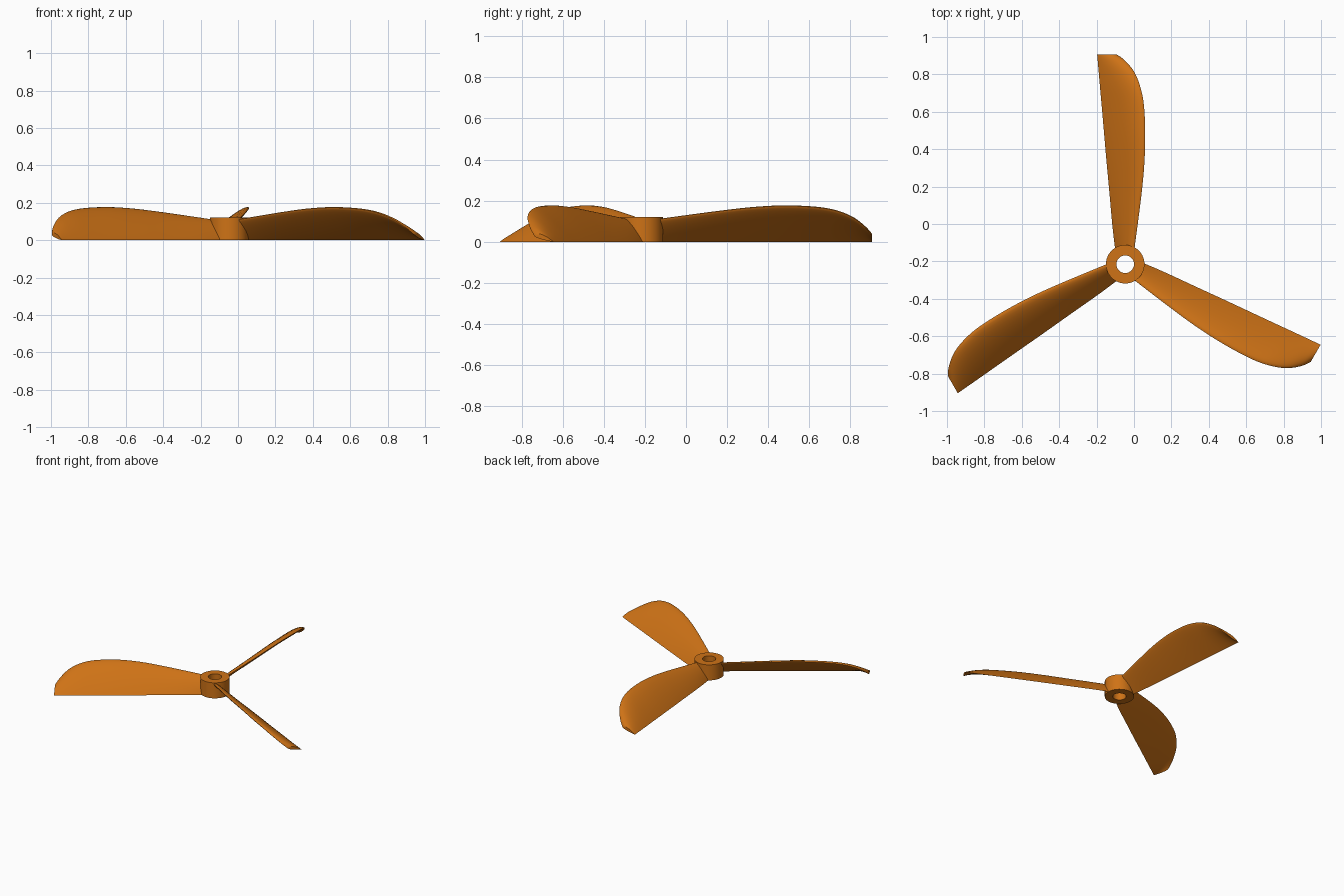
import bpy, bmesh, math
from mathutils import Vector, Matrix

if "Cube" in bpy.data.objects:
    bpy.data.objects.remove(bpy.data.objects["Cube"])

CENTRE = Vector((-0.047, -0.215, 0))
orange = bpy.data.materials.new("orange")
orange.diffuse_color = (0.62, 0.17, 0.008, 1)
orange.use_nodes = True
orange.node_tree.nodes["Principled BSDF"].inputs["Base Color"].default_value = orange.diffuse_color


def finish(bm, name, angle):
    bmesh.ops.recalc_face_normals(bm, faces=bm.faces)
    mesh = bpy.data.meshes.new(name)
    bm.to_mesh(mesh)
    bm.free()
    mesh.materials.append(orange)
    ob = bpy.data.objects.new(name, mesh)
    bpy.context.collection.objects.link(ob)
    bpy.ops.object.select_all(action='DESELECT')
    ob.select_set(True)
    bpy.context.view_layer.objects.active = ob
    bpy.ops.object.shade_smooth_by_angle(angle=math.radians(angle))
    return ob


def bridge(bm, a, b):
    n = len(a)
    for i in range(n):
        bm.faces.new((a[i], a[(i + 1) % n], b[(i + 1) % n], b[i]))


# Hub: a ring with a round bore
bm = bmesh.new()
N = 64
rings = []
for r, z in ((0.103, 0), (0.103, 0.12), (0.047, 0.12), (0.047, 0)):
    rings.append([bm.verts.new((r * math.cos(2 * math.pi * i / N),
                                r * math.sin(2 * math.pi * i / N), z)) for i in range(N)])
for k in range(4):
    bridge(bm, rings[k], rings[(k + 1) % 4])
finish(bm, "hub", 30).location = CENTRE

# Blade stations: radius, trailing edge x, leading edge x, leading edge height
STATIONS = [Vector(s) for s in (
    (0.075, -0.053, 0.048, 0.108), (0.20, -0.068, 0.065, 0.125),
    (0.40, -0.086, 0.090, 0.151), (0.55, -0.100, 0.103, 0.167),
    (0.70, -0.113, 0.107, 0.174), (0.85, -0.126, 0.100, 0.167),
    (0.95, -0.135, 0.080, 0.149), (1.03, -0.142, 0.047, 0.115),
    (1.09, -0.147, -0.002, 0.067), (1.12, -0.150, -0.043, 0.030))]


def smooth_stations(pts, steps=5):
    out = []
    for i in range(len(pts) - 1):
        p0, p1, p2 = pts[max(i - 1, 0)], pts[i], pts[i + 1]
        p3 = pts[min(i + 2, len(pts) - 1)]
        for k in range(steps):
            t = k / steps
            out.append(0.5 * (2 * p1 + (p2 - p0) * t + (2 * p0 - 5 * p1 + 4 * p2 - p3) * t * t
                              + (3 * p1 - p0 - 3 * p2 + p3) * t ** 3))
    return out + [pts[-1]]


def section(station):
    """Cambered aerofoil from the low trailing edge to the high leading edge."""
    r, xt, xl, zl = station
    a, b = Vector((xt, r, 0)), Vector((xl, r, zl))
    chord = b - a
    normal = Vector((-chord.z, 0, chord.x)).normalized()
    thick = 0.016 + 0.06 * chord.length
    M = 14
    loop = []
    for k in range(2 * M):
        u = 0.5 - 0.5 * math.cos(math.pi * k / M)       # 0 trailing, 1 leading
        bulge = 2.6 * math.sqrt(max(1 - u, 0)) * u * thick
        side = 0.72 if k < M else -0.28
        p = a + chord * u + normal * bulge * side
        p.z = max(p.z, 0)
        loop.append(p)
    return loop


# Three twisted blades around the hub
for n in range(3):
    bm = bmesh.new()
    loops = [[bm.verts.new(p) for p in section(s)] for s in smooth_stations(STATIONS)]
    for a, b in zip(loops, loops[1:]):
        bridge(bm, a, b)
    bm.faces.new(loops[0])
    bm.faces.new(loops[-1])
    bm.transform(Matrix.Translation(CENTRE) @ Matrix.Rotation(math.radians(120 * n), 4, 'Z'))
    finish(bm, "blade_%d" % (n + 1), 40)
